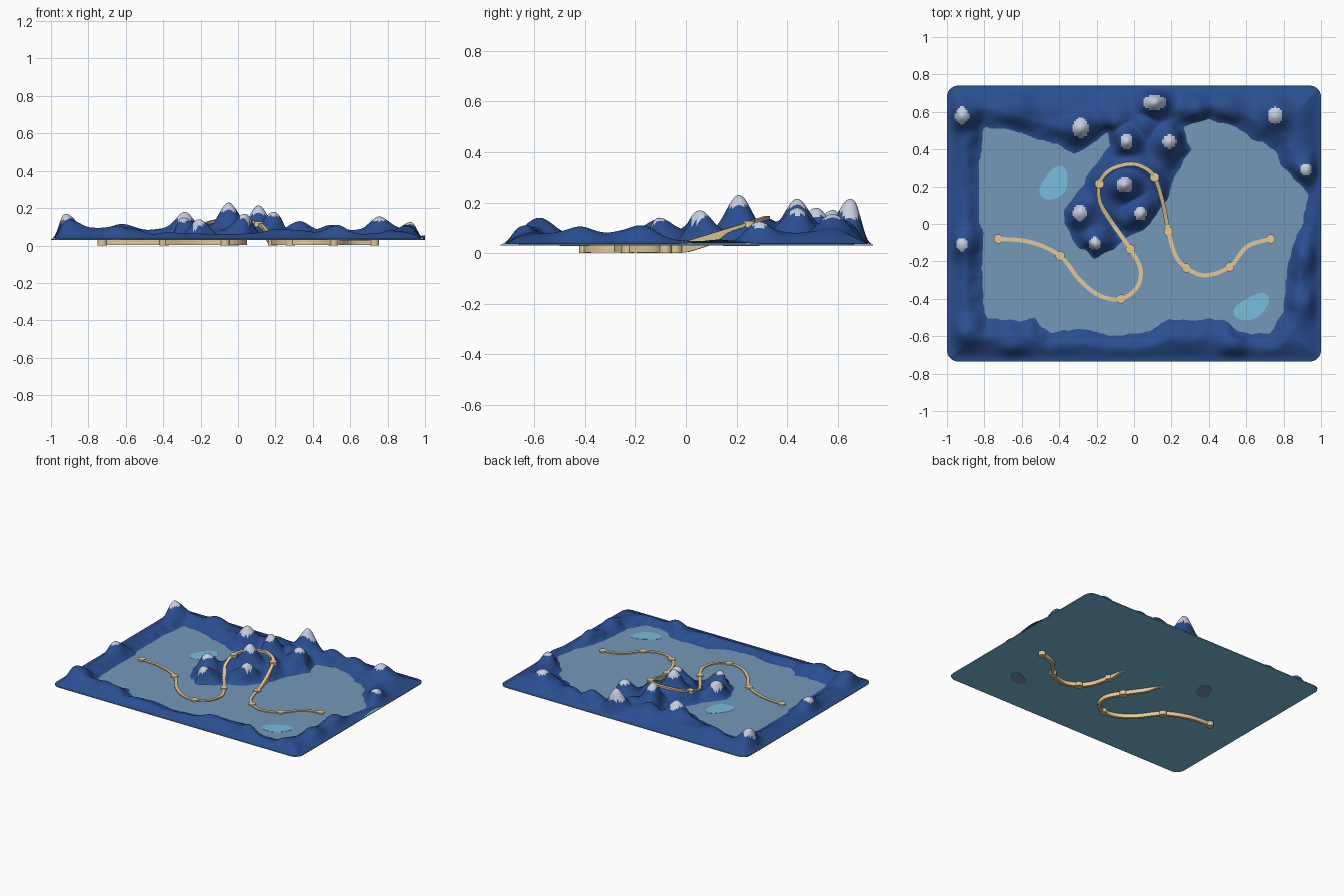
import bpy, bmesh, math
from mathutils import Vector, noise

if "Cube" in bpy.data.objects:
    bpy.data.objects.remove(bpy.data.objects["Cube"])

def material(name, rgb):
    m = bpy.data.materials.new(name)
    m.diffuse_color = (*rgb, 1)
    m.use_nodes = True
    m.node_tree.nodes["Principled BSDF"].inputs["Base Color"].default_value = m.diffuse_color
    return m

BLUE = material("mountain blue", (.023, .077, .28))
GROUND = material("valley grey blue", (.177, .315, .48))
WATER = material("water cyan", (.19, .52, .72))
SNOW = material("snow grey", (.57, .62, .73))
SAND = material("path sand", (.77, .58, .30))

X0, X1, Y0, Y1 = -1, 1, -.735, .74
FLOOR = .04

# valley outline
VALLEY = [(-.8, .52), (-.82, .34), (-.83, .15), (-.81, -.03), (-.81, -.41), (-.78, -.51), (-.53, -.51),
          (-.45, -.58), (-.26, -.555), (-.13, -.6), (.085, -.57), (.19, -.51), (.47, -.51), (.57, -.58),
          (.72, -.59), (.8, -.46), (.81, -.25), (.85, -.11), (.9, 0), (.93, .15), (.84, .26), (.79, .31),
          (.75, .4), (.62, .46), (.54, .52), (.4, .555), (.26, .52), (.3, .4), (.22, .26), (.17, .13),
          (.085, 0), (-.05, -.085), (-.13, -.14), (-.21, -.18), (-.29, -.13), (-.37, 0), (-.37, .07),
          (-.29, .18), (-.235, .29), (-.13, .42), (-.14, .49), (-.235, .42), (-.32, .38), (-.4, .42),
          (-.5, .45), (-.66, .5)]
# snowy peaks: x, y, height, snow radii
PEAKS = [(-.92, .58, .17, .037, .046), (-.92, -.11, .135, .03, .034), (-.285, .515, .18, .043, .055),
         (-.04, .44, .215, .035, .04), (.19, .44, .18, .037, .037), (.11, .65, .215, .06, .042),
         (.755, .58, .155, .037, .046), (.92, .29, .125, .03, .032), (-.05, .21, .23, .042, .042),
         (-.29, .06, .15, .037, .043), (.035, .055, .17, .034, .036), (-.21, -.105, .14, .03, .034)]
# bare hills
HILLS = [(-.9, -.58, .14), (-.65, -.63, .105), (.53, -.63, .11), (.9, -.42, .105), (-.62, .62, .115),
         (.33, .62, .13), (.5, .63, .11), (.9, -.18, .11), (-.1, .56, .13), (.05, .53, .12)]
# path points, third value 1 marks a stop
PATH = [(-.725, -.08, 1), (-.555, -.096, 0), (-.395, -.17, 1), (-.29, -.3, 0), (-.18, -.385, 0), (-.07, -.4, 1),
        (.015, -.34, 0), (.035, -.24, 0), (-.02, -.134, 1), (-.12, .01, 0), (-.18, .11, 0), (-.185, .215, 1),
        (-.13, .29, 0), (-.02, .322, 0), (.06, .3, 0), (.11, .25, 1), (.15, .13, 0), (.185, -.04, 1),
        (.22, -.165, 0), (.28, -.235, 1), (.38, -.275, 0), (.51, -.23, 1), (.605, -.12, 0), (.73, -.08, 1)]

def step(t):
    t = max(0, min(1, t))
    return t * t * (3 - 2 * t)

def path_top(y):
    return .047 + .31 * max(0, y)

def outside(x, y):
    """Distance from the valley outline, positive outside the valley."""
    best, inside = 9, False
    for (ax, ay), (bx, by) in zip(VALLEY, VALLEY[1:] + VALLEY[:1]):
        dx, dy = bx - ax, by - ay
        t = max(0, min(1, ((x - ax) * dx + (y - ay) * dy) / (dx * dx + dy * dy)))
        best = min(best, (ax + t * dx - x) ** 2 + (ay + t * dy - y) ** 2)
        if (ay > y) != (by > y) and x < ax + (y - ay) * dx / dy:
            inside = not inside
    return -math.sqrt(best) if inside else math.sqrt(best)

def height(x, y):
    s = outside(x, y) + .016 * noise.noise(Vector((x * 14, y * 14, 5)))
    if s < 0:
        return FLOOR + max(s * .4, -.007)
    edge = max(0, min(x - X0, X1 - x, y - Y0, Y1 - y))
    rim = step(edge / .07)
    wobble = 1 + .5 * noise.noise(Vector((x * 6, y * 6, 2)))
    base = .035 + .005 * rim + .042 * wobble * step(s / .1) * step(edge / .13)
    # lifted edge on the right side, showing the water below
    base += .018 * math.exp(-((y - .13) / .1) ** 2) * step((x - .93) / .07)
    z = base
    mask = step(s / .06 + .1) * rim
    for px, py, pz in TOPS:
        r2 = (x - px) ** 2 + (y - py) ** 2
        if r2 < .05:
            z = max(z, base + (pz - base) * math.exp(-r2 / .0048) * mask)
    # bed cut for the path
    if abs(x) < .35:
        r2 = min((x - p.x) ** 2 + (y - p.y) ** 2 for p in ROUTE)
        w = math.exp(-r2 / .0014) * step(s / .04)
        z += (path_top(y) - .01 - z) * w
    return z

def round_corner(x, y, r=.06):
    cx, cy = max(X0 + r, min(X1 - r, x)), max(Y0 + r, min(Y1 - r, y))
    d = math.hypot(x - cx, y - cy)
    k = min(1, r / d) if d else 1
    return cx + (x - cx) * k, cy + (y - cy) * k

def finish(bm, name, mats):
    me = bpy.data.meshes.new(name)
    bm.to_mesh(me)
    bm.free()
    ob = bpy.data.objects.new(name, me)
    bpy.context.collection.objects.link(ob)
    for m in mats:
        me.materials.append(m)
    return ob

def prism(name, outline, z0, z1, mat):
    bm = bmesh.new()
    f = bm.faces.new([bm.verts.new((x, y, z0)) for x, y in outline])
    up = bmesh.ops.extrude_face_region(bm, geom=[f])["geom"]
    for v in up:
        if isinstance(v, bmesh.types.BMVert):
            v.co.z = z1
    bmesh.ops.recalc_face_normals(bm, faces=bm.faces)
    return finish(bm, name, [mat])

TOPS = [p[:3] for p in PEAKS] + HILLS

# smooth route through the path points
ROUTE = []
pts = [Vector(p[:2]) for p in PATH]
for i in range(len(pts) - 1):
    a, b, c, d = pts[max(i - 1, 0)], pts[i], pts[i + 1], pts[min(i + 2, len(pts) - 1)]
    for k in range(5):
        t = k / 5
        ROUTE.append(.5 * (2 * b + (c - a) * t + (2 * a - 5 * b + 4 * c - d) * t * t
                           + (3 * b - a - 3 * c + d) * t ** 3))
ROUTE.append(pts[-1])

# mountains: height sheet that dips under the valley floor
NX, NY = 200, 148
bm = bmesh.new()
grid = []
for j in range(NY + 1):
    row = []
    for i in range(NX + 1):
        x, y = round_corner(X0 + (X1 - X0) * i / NX, Y0 + (Y1 - Y0) * j / NY)
        row.append(bm.verts.new((x, y, height(x, y))))
    grid.append(row)
for j in range(NY):
    for i in range(NX):
        q = [grid[j][i], grid[j][i + 1], grid[j + 1][i + 1], grid[j + 1][i]]
        if max(v.co.z for v in q) < FLOOR - .0065:
            continue
        f = bm.faces.new(q)
        f.smooth = True
        c = f.calc_center_median()
        # snow caps
        if any(((c.x - px) / rx) ** 2 + ((c.y - py) / ry) ** 2 < 1 for px, py, pz, rx, ry in PEAKS):
            f.material_index = 1
bmesh.ops.delete(bm, geom=[v for v in bm.verts if not v.link_faces], context='VERTS')
finish(bm, "mountains", [BLUE, SNOW])

# water sheet below, valley floor on top
corners = []
for sx, sy, a0 in ((1, 1, 0), (-1, 1, 90), (-1, -1, 180), (1, -1, 270)):
    for k in range(7):
        a = math.radians(a0 + 15 * k)
        corners.append((sx * .94 + .06 * math.cos(a), .0025 + sy * .6775 + .06 * math.sin(a)))
prism("water_base", corners, .029, .0345, WATER)
prism("valley_floor", [(x * .945, y * .9) for x, y in corners], .0345, FLOOR, GROUND)

# lakes, each with a hollow showing underneath
def lake(name, cx, cy, rx, ry, tilt):
    out = []
    for k in range(28):
        a = math.tau * k / 28
        r = 1 + .1 * math.sin(2 * a + 1) + .07 * math.sin(3 * a)
        x, y = rx * r * math.cos(a), ry * r * math.sin(a)
        out.append((cx + x * math.cos(tilt) - y * math.sin(tilt), cy + x * math.sin(tilt) + y * math.cos(tilt)))
    prism(name, out, .036, FLOOR + .0015, WATER)
    prism(name + "_hollow", [(cx + (x - cx) * .8, cy + (y - cy) * .8) for x, y in out], .027, .0295, GROUND)

lake("lake_left", -.425, .215, .09, .07, .9)
lake("lake_right", .63, -.445, .095, .062, .45)

# path ribbon with rectangular section
bm = bmesh.new()
rings = []
for i, p in enumerate(ROUTE):
    t = (ROUTE[min(i + 1, len(ROUTE) - 1)] - ROUTE[max(i - 1, 0)]).normalized()
    n = Vector((-t.y, t.x)) * .011
    z = path_top(p.y)
    rings.append([bm.verts.new((p.x + s * n.x, p.y + s * n.y, h))
                  for s, h in ((-1, z - .045), (1, z - .045), (1, z), (-1, z))])
for a, b in zip(rings, rings[1:]):
    for k in range(4):
        bm.faces.new((a[k], a[(k + 1) % 4], b[(k + 1) % 4], b[k]))
bm.faces.new(rings[0])
bm.faces.new(rings[-1])
bmesh.ops.recalc_face_normals(bm, faces=bm.faces)
finish(bm, "path", [SAND])

# round path stops
for n, (x, y, stop) in enumerate(p for p in PATH if p[2]):
    z = path_top(y)
    ring = [(x + .025 * math.cos(math.tau * k / 14), y + .025 * math.sin(math.tau * k / 14)) for k in range(14)]
    prism("path_stop_%d" % (n + 1), ring, z - .047, z + .003, SAND)
